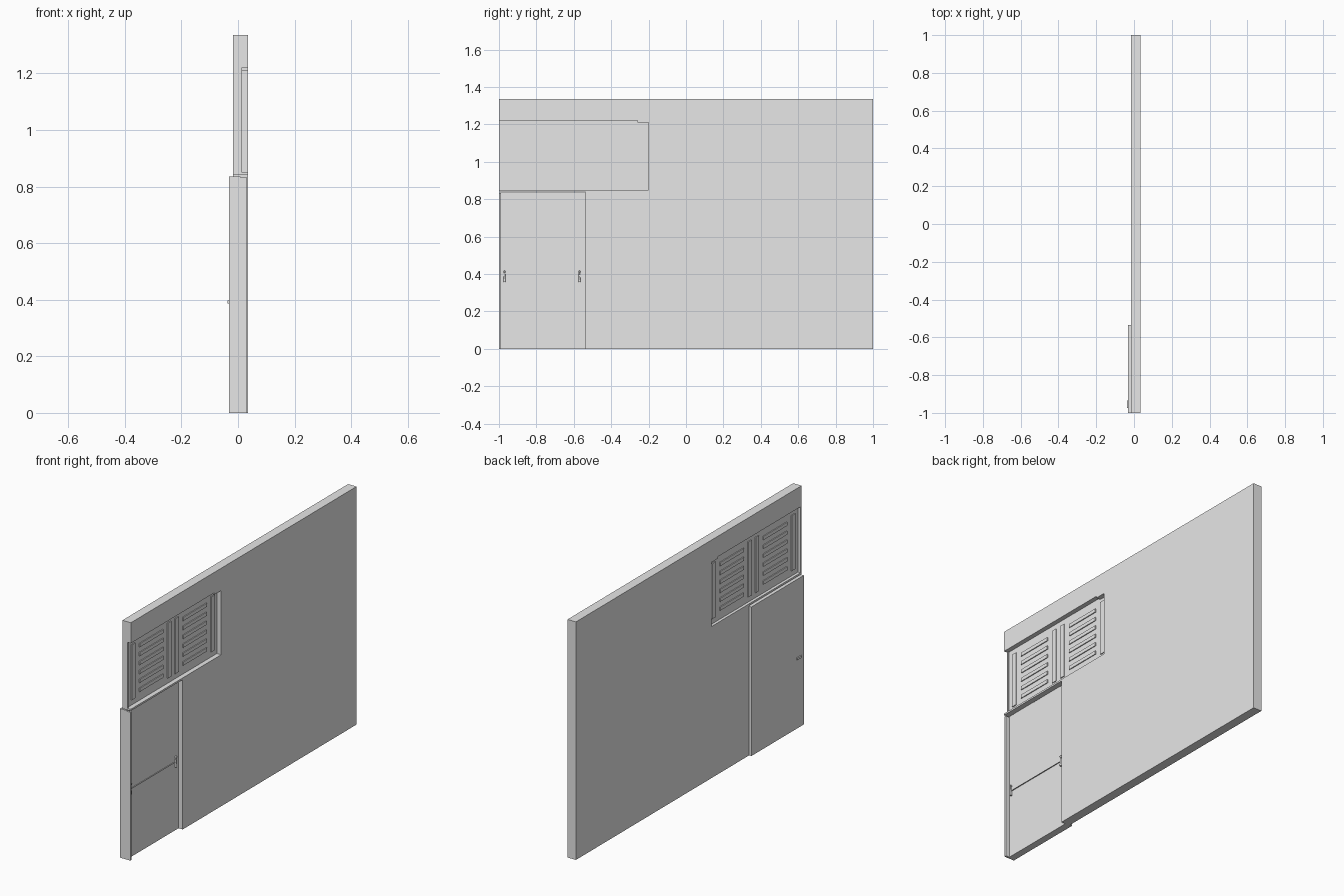
import bpy
import bmesh
from mathutils import Matrix, Vector

cube = bpy.data.objects.get("Cube")
if cube:
    bpy.data.objects.remove(cube, do_unlink=True)

grey = bpy.data.materials.new("light_grey")
grey.use_nodes = True
colour = (0.8, 0.8, 0.8, 1)
grey.diffuse_color = colour
grey.node_tree.nodes["Principled BSDF"].inputs["Base Color"].default_value = colour


def finish(name, bm):
    bmesh.ops.recalc_face_normals(bm, faces=bm.faces[:])
    mesh = bpy.data.meshes.new(name)
    bm.to_mesh(mesh)
    bm.free()
    mesh.materials.append(grey)
    obj = bpy.data.objects.new(name, mesh)
    bpy.context.collection.objects.link(obj)
    return obj


def add_box(bm, x, y, z):
    size = Vector((x[1] - x[0], y[1] - y[0], z[1] - z[0]))
    centre = Vector((sum(x), sum(y), sum(z))) / 2
    bmesh.ops.create_cube(bm, size=1, matrix=Matrix.Translation(centre) @ Matrix.Diagonal(size.to_4d()))


def box(name, x, y, z):
    bm = bmesh.new()
    add_box(bm, x, y, z)
    return finish(name, bm)


def extruded(name, outline, x):
    bm = bmesh.new()
    face = bm.faces.new([bm.verts.new((x[0], y, z)) for y, z in outline])
    moved = bmesh.ops.extrude_face_region(bm, geom=[face])["geom"]
    verts = [v for v in moved if isinstance(v, bmesh.types.BMVert)]
    bmesh.ops.translate(bm, verts=verts, vec=(x[1] - x[0], 0, 0))
    return finish(name, bm)


# Wall with a window notch and a doorway, both open at the front end
window_edge = [(-1, 1.22), (-0.26, 1.22), (-0.26, 1.21), (-0.2, 1.21), (-0.2, 0.85), (-1, 0.85)]
wall_edge = [(-1, 0.84), (-0.54, 0.84), (-0.54, 0), (1, 0), (1, 1.335), (-1, 1.335)]
extruded("wall", wall_edge + window_edge, (-0.017, 0.035))

# Window shutter panel and its end post
extruded("shutter_panel", window_edge, (-0.001, 0.009))
box("window_post", (-0.017, 0.015), (-1, -0.99), (0.85, 1.22))

# Two louvred leaves, ribbed on both faces
rib = (-0.006, 0.014)
for side, start in (("front", -0.96), ("rear", -0.575)):
    bm = bmesh.new()
    for offset in (0, 0.32):
        add_box(bm, rib, (start + offset, start + offset + 0.03), (0.88, 1.19))
    for i in range(6):
        z = 0.90 + i * 0.05
        add_box(bm, rib, (start + 0.07, start + 0.28), (z, z + 0.02))
    finish(side + "_louvres", bm)

# Door leaf standing proud of the wall, with its end post
box("door", (-0.031, 0.009), (-1, -0.535), (0, 0.836))
box("door_post", (-0.031, 0.032), (-1, -0.988), (0, 0.832))

# Tapered pulls joined by a thin rail
for name, y in (("front_pull", -0.97), ("rear_pull", -0.57)):
    bm = bmesh.new()
    bmesh.ops.create_cone(bm, cap_ends=True, segments=12, radius1=0.006, radius2=0.003,
                          depth=0.055, matrix=Matrix.Translation((0.014, y, 0.384)))
    bmesh.ops.create_uvsphere(bm, u_segments=12, v_segments=8, radius=0.006,
                              matrix=Matrix.Translation((0.014, y, 0.412)))
    finish(name, bm)
box("door_rail", (0.008, 0.014), (-0.97, -0.57), (0.384, 0.386))

# Lever on the other side of the door
box("door_lever", (-0.037, -0.031), (-0.975, -0.935), (0.386, 0.398))
